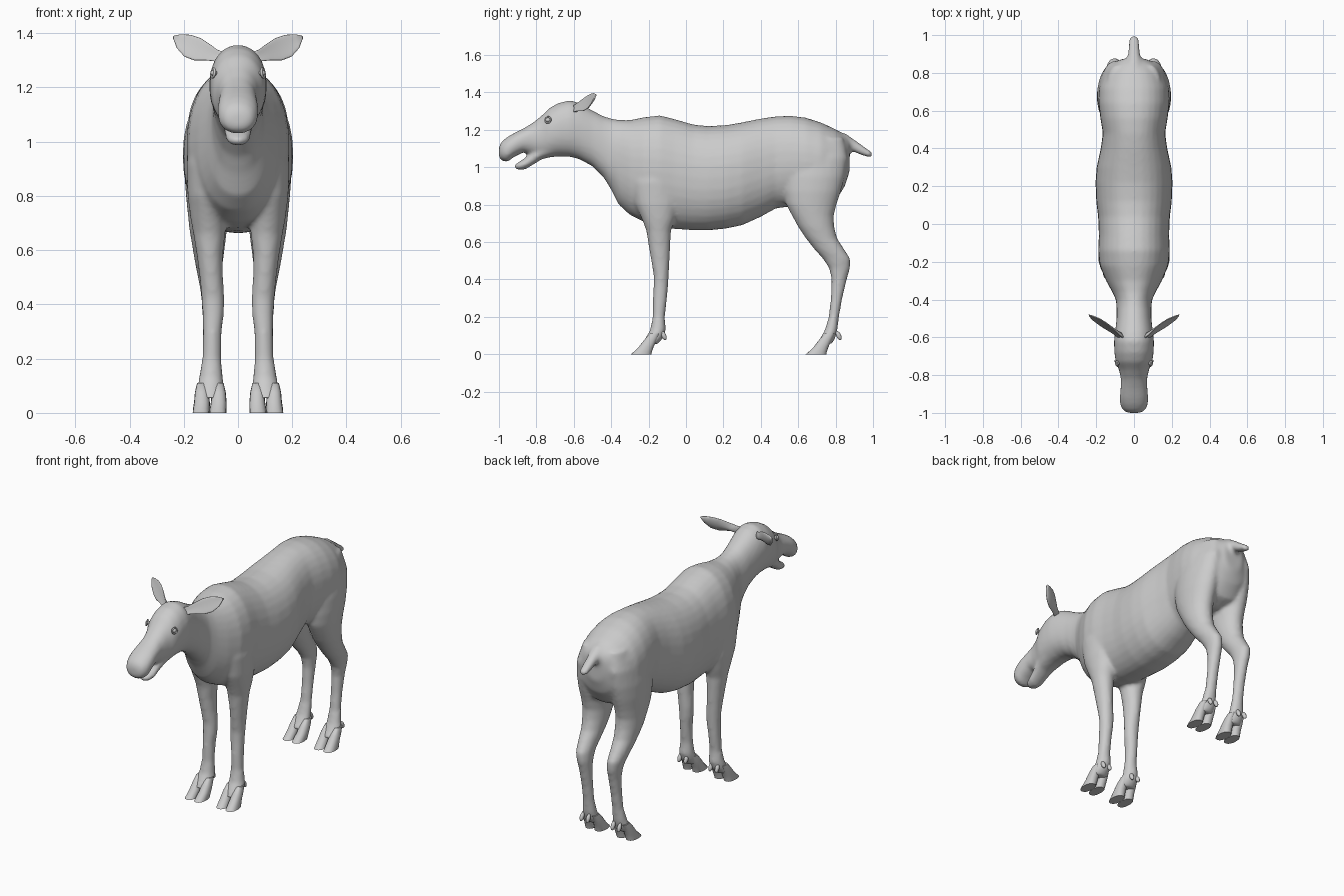
import bpy, bmesh, math
from mathutils import Vector as V

coat = bpy.data.materials.new("light_grey")
coat.diffuse_color = (0.6, 0.6, 0.6, 1)


def finish(ob):
    ob.data.materials.clear()
    ob.data.materials.append(coat)
    for p in ob.data.polygons:
        p.use_smooth = True
    return ob


def loft(name, rings, n=24, power=2.0, bend=0.0):
    """Skin closed rings given as (centre, half-axis u, half-axis v)."""
    bm = bmesh.new()
    loops = []
    for c, u, v in rings:
        loop = []
        for i in range(n):
            a = 2 * math.pi * i / n
            ca, sa = math.cos(a), math.sin(a)
            ca = math.copysign(abs(ca) ** (2 / power), ca)
            sa = math.copysign(abs(sa) ** (2 / power), sa)
            loop.append(bm.verts.new(V(c) + V(u) * ca + V(v) * (sa + bend * ca * ca)))
        loops.append(loop)
    for a, b in zip(loops, loops[1:]):
        for i in range(n):
            bm.faces.new((a[i], a[(i + 1) % n], b[(i + 1) % n], b[i]))
    bm.faces.new(loops[0])
    bm.faces.new(loops[-1])
    bmesh.ops.recalc_face_normals(bm, faces=bm.faces)
    me = bpy.data.meshes.new(name)
    bm.to_mesh(me)
    bm.free()
    ob = bpy.data.objects.new(name, me)
    bpy.context.collection.objects.link(ob)
    return finish(ob)


def along_y(rows):  # (y, top, bottom, half width)
    return [((0, y, (t + b) / 2), (w, 0, 0), (0, 0, (t - b) / 2)) for y, t, b, w in rows]


def along_z(rows, s):  # (z, front y, back y, inner x, outer x)
    return [((s * (i + o) / 2, (f + b) / 2, z), ((o - i) / 2, 0, 0), (0, (b - f) / 2, 0))
            for z, f, b, i, o in rows]


# Head, neck and trunk in one run from nose to rump
trunk = loft("body", along_y([
    (-1.0, 1.11, 1.05, .035), (-.985, 1.138, 1.035, .06), (-.955, 1.162, 1.028, .074),
    (-.92, 1.182, 1.055, .076), (-.87, 1.207, 1.078, .071), (-.82, 1.237, 1.065, .069),
    (-.77, 1.277, 1.05, .08), (-.73, 1.317, 1.053, .097), (-.68, 1.344, 1.058, .104),
    (-.62, 1.358, 1.056, .106), (-.57, 1.343, 1.043, .1), (-.5, 1.303, 1.005, .092),
    (-.44, 1.272, .945, .092), (-.4, 1.26, .88, .096), (-.36, 1.253, .80, .115),
    (-.3, 1.252, .745, .148), (-.22, 1.268, .705, .182), (-.14, 1.277, .683, .19),
    (-.06, 1.257, .67, .186), (.04, 1.228, .663, .19), (.12, 1.22, .662, .2),
    (.22, 1.226, .673, .204), (.3, 1.24, .69, .198), (.4, 1.26, .735, .176),
    (.48, 1.272, .78, .165), (.56, 1.275, .79, .178), (.64, 1.265, .79, .188),
    (.72, 1.24, .79, .186), (.8, 1.203, .82, .16), (.85, 1.17, .9, .115),
    (.875, 1.15, .98, .06)]), 32, 2.2)
jaw = loft("lower_jaw", along_y([
    (-.915, 1.013, .992, .02), (-.895, 1.028, .986, .04), (-.86, 1.05, .988, .047),
    (-.82, 1.085, 1.012, .054), (-.77, 1.12, 1.043, .064), (-.71, 1.15, 1.057, .075)]))

front_rows = [
    (1.05, -.27, -.07, .06, .165), (.92, -.29, -.04, .05, .19), (.8, -.27, -.04, .045, .186),
    (.72, -.235, -.06, .045, .176), (.66, -.212, -.08, .047, .165), (.58, -.2, -.084, .056, .152),
    (.5, -.186, -.088, .055, .142), (.42, -.173, -.092, .05, .134), (.36, -.174, -.096, .052, .131),
    (.3, -.177, -.101, .06, .13), (.2, -.178, -.113, .062, .132), (.13, -.192, -.108, .055, .144),
    (.09, -.215, -.12, .053, .15), (.055, -.235, -.15, .055, .152)]
hind_rows = [
    (1.16, .58, .84, .03, .14), (1.05, .53, .865, .02, .18), (.95, .515, .85, .018, .195),
    (.87, .52, .828, .022, .197), (.8, .535, .805, .03, .192), (.74, .567, .79, .036, .186),
    (.68, .6, .793, .04, .18), (.62, .64, .808, .047, .17), (.56, .687, .847, .055, .16),
    (.51, .732, .88, .06, .15), (.46, .765, .878, .06, .14), (.4, .778, .86, .062, .133),
    (.3, .774, .836, .064, .13), (.2, .763, .818, .064, .132), (.13, .742, .81, .058, .144),
    (.09, .72, .8, .055, .15), (.055, .695, .78, .057, .152)]
parts = [jaw]
for s in (-1, 1):
    parts.append(loft("front_leg", along_z(front_rows, s)))
    parts.append(loft("hind_leg", along_z(hind_rows, s)))

# Tail, thick at the rump and dropping to a blunt tip
parts.append(loft("tail", [
    ((0, y, z), (w, 0, 0), (0, h * .45, h)) for y, z, w, h in
    [(.78, 1.165, .05, .035), (.84, 1.145, .045, .034), (.89, 1.118, .034, .028),
     (.94, 1.09, .03, .022), (.98, 1.07, .026, .016), (.997, 1.062, .014, .008)]], 16))

# Fuse trunk, jaw, legs and tail into one smooth skin
bpy.ops.object.select_all(action='DESELECT')
for ob in parts + [trunk]:
    ob.select_set(True)
bpy.context.view_layer.objects.active = trunk
bpy.ops.object.join()
skin = trunk.modifiers.new("skin", 'REMESH')
skin.mode = 'VOXEL'
skin.voxel_size = .011
skin.use_smooth_shade = True
relax = trunk.modifiers.new("relax", 'SMOOTH')
relax.factor = .5
relax.iterations = 6
bpy.ops.object.modifier_apply(modifier="skin")
bpy.ops.object.modifier_apply(modifier="relax")
finish(trunk)


def ball(name, loc, scale, rot=(0, 0, 0)):
    bpy.ops.mesh.primitive_uv_sphere_add(segments=16, ring_count=10, location=loc, rotation=rot)
    ob = bpy.context.object
    ob.name = name
    ob.scale = scale
    return finish(ob)


for s, side in ((-1, "right"), (1, "left")):
    # Cloven hooves and dewclaws
    for y, end in ((-.185, "front"), (.75, "hind")):
        for x, toe in ((.075, "inner"), (.133, "outer")):
            rows = [(z, y + f, y + b, x - w + k, x + w + k) for z, f, b, w, k in
                    [(.11, -.01, .045, .018, 0), (.075, -.04, .028, .026, 0), (.04, -.067, .012, .029, 0),
                     (.015, -.092, .003, .031, .002), (0, -.11, 0, .031, .003)]]
            if toe == "inner":
                rows = [(z, f, b, i - .004, o - .004) for z, f, b, i, o in rows]
            hoof = loft(f"{end}_{side}_{toe}_hoof", along_z(rows, s), 16, 2.3)
            bpy.context.view_layer.objects.active = hoof
            hoof.select_set(True)
            bpy.ops.object.shade_smooth_by_angle(angle=math.radians(50))
            hoof.select_set(False)
            ball(f"{end}_{side}_{toe}_dewclaw", (s * (x + (.008 if x < .1 else -.008)), y + .066, .1),
                 (.012, .013, .026), (math.radians(25), 0, 0))
            bpy.context.object.select_set(False)

    # Cupped ears sweeping out and back
    rings = []
    for x, y, z, h, t in [(.06, -.595, 1.305, .022, .02), (.09, -.575, 1.318, .021, .018),
                          (.12, -.553, 1.33, .03, .014), (.155, -.53, 1.341, .041, .011),
                          (.19, -.508, 1.354, .04, .009), (.22, -.492, 1.37, .026, .007),
                          (.238, -.482, 1.386, .006, .004)]:
        rings.append(((s * x, y, z), (-s * h * .3, h * .25, h), (-s * t * .5, -t, 0)))
    loft(f"{side}_ear", rings, 20, 2, .9)

    # Eyes with raised lids
    turn = (0, math.radians(80 * s), math.radians(-22 * s))
    ball(f"{side}_eye", (s * .089, -.737, 1.253), (.012, .015, .012))
    bpy.ops.mesh.primitive_torus_add(major_radius=.016, minor_radius=.0045, major_segments=20,
                                     minor_segments=8, location=(s * .092, -.738, 1.253), rotation=turn)
    lid = bpy.context.object
    lid.name = f"{side}_eyelid"
    finish(lid)
